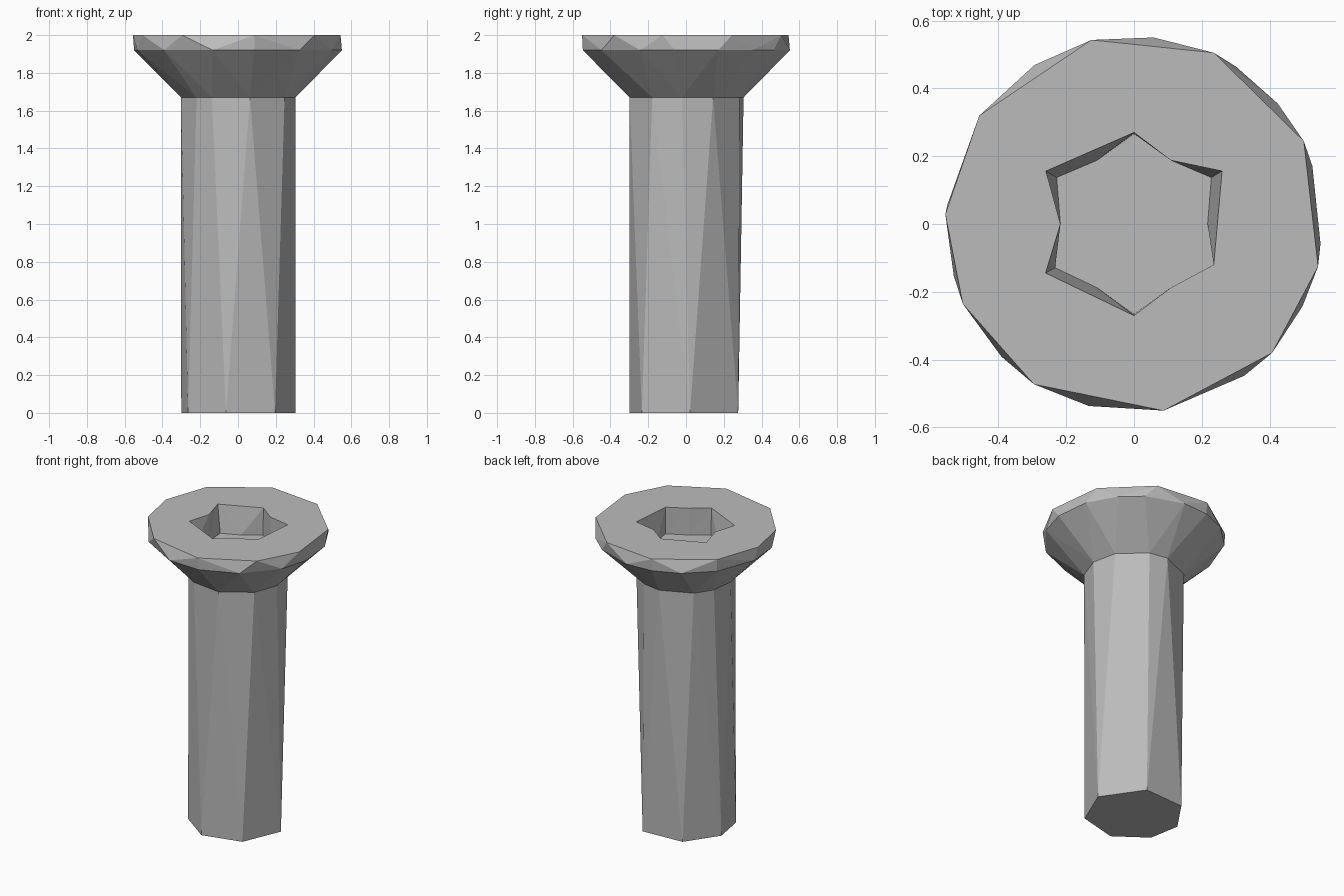
import bpy, bmesh
from math import radians, cos, sin

cube = bpy.data.objects.get("Cube")
if cube:
    bpy.data.objects.remove(cube, do_unlink=True)

TOP, RIM, NECK, FLOOR = 2.0, 1.92, 1.67, 1.82

steel = bpy.data.materials.new("grey steel")
steel.use_nodes = True
steel.diffuse_color = (0.5, 0.5, 0.5, 1)
steel.node_tree.nodes["Principled BSDF"].inputs["Base Color"].default_value = (0.5, 0.5, 0.5, 1)


def point(angle, radius, z):
    return (radius * cos(radians(angle)), radius * sin(radians(angle)), z)


def ring(bm, angles, radius, z):
    return [bm.verts.new(point(a, radius, z)) for a in angles]


def hull(bm):
    """Wrap the rings in a convex skin with outward normals."""
    bmesh.ops.convex_hull(bm, input=bm.verts[:])
    bmesh.ops.recalc_face_normals(bm, faces=bm.faces[:])


def drop_cap(bm, z):
    """Remove the flat cap lying at height z."""
    cap = [f for f in bm.faces if all(abs(v.co.z - z) < 1e-4 for v in f.verts)]
    bmesh.ops.delete(bm, geom=cap, context="FACES")


def finish(bm, name):
    bmesh.ops.dissolve_limit(bm, angle_limit=radians(0.5), verts=bm.verts[:], edges=bm.edges[:])
    mesh = bpy.data.meshes.new(name)
    bm.to_mesh(mesh)
    bm.free()
    mesh.materials.append(steel)
    bpy.context.collection.objects.link(bpy.data.objects.new(name, mesh))


# Unevenly faceted outlines, as angles in degrees
foot_angles = [4, 65, 121, 170, 210, 258, 310]
neck_angles = [28, 68, 92, 134, 159, 188, 224, 243, 282, 324, 356]
rim_angles = [18, 40, 57, 84, 103, 122, 145, 174, 196, 225, 256, 279, 306, 334, 354]
top_angles = [26, 65, 103, 145, 177, 205, 238, 279, 317, 347]

# Shaft, open where it meets the head
bm = bmesh.new()
ring(bm, foot_angles, 0.305, 0)
ring(bm, neck_angles, 0.305, NECK)
hull(bm)
drop_cap(bm, NECK)
finish(bm, "shaft")

# Countersunk head
bm = bmesh.new()
ring(bm, neck_angles, 0.305, NECK)
ring(bm, rim_angles, 0.553, RIM)
ring(bm, top_angles, 0.557, TOP)
hull(bm)
drop_cap(bm, TOP)
boundary = [e for e in bm.edges if e.is_boundary]

# Star socket: every other notch reaches the top face, the rest only the floor
tip_angles = [31, 90, 149, 209, 270, 333]
tip_radii = [0.303, 0.27, 0.303, 0.298, 0.27, 0.264]
tips = [bm.verts.new(point(a, r, TOP)) for a, r in zip(tip_angles, tip_radii)]
low_tips = ring(bm, tip_angles, 0.266, FLOOR)
low_notches = ring(bm, range(60, 420, 60), 0.217, FLOOR)
full_notches = (0, 2, 4)
edges = []
floor = []
for i in range(6):
    j = (i + 1) % 6
    a, b, la, lb, n = tips[i], tips[j], low_tips[i], low_tips[j], low_notches[i]
    floor += [la, n]
    if i in full_notches:
        top_notch = bm.verts.new((n.co.x, n.co.y, TOP))
        walls = [(a, top_notch, n), (a, n, la), (top_notch, b, lb), (top_notch, lb, n)]
        rim = [a, top_notch, b]
    else:
        walls = [(a, b, n), (a, n, la), (b, lb, n)]
        rim = [a, b]
    for wall in walls:
        bm.faces.new(wall)
    edges += [bm.edges.get(pair) for pair in zip(rim, rim[1:])]
bm.faces.new(floor)

# Flat top face around the socket
bmesh.ops.triangle_fill(bm, use_beauty=True, edges=boundary + edges, normal=(0, 0, 1))
bmesh.ops.recalc_face_normals(bm, faces=bm.faces[:])
drop_cap(bm, NECK)
finish(bm, "head")
